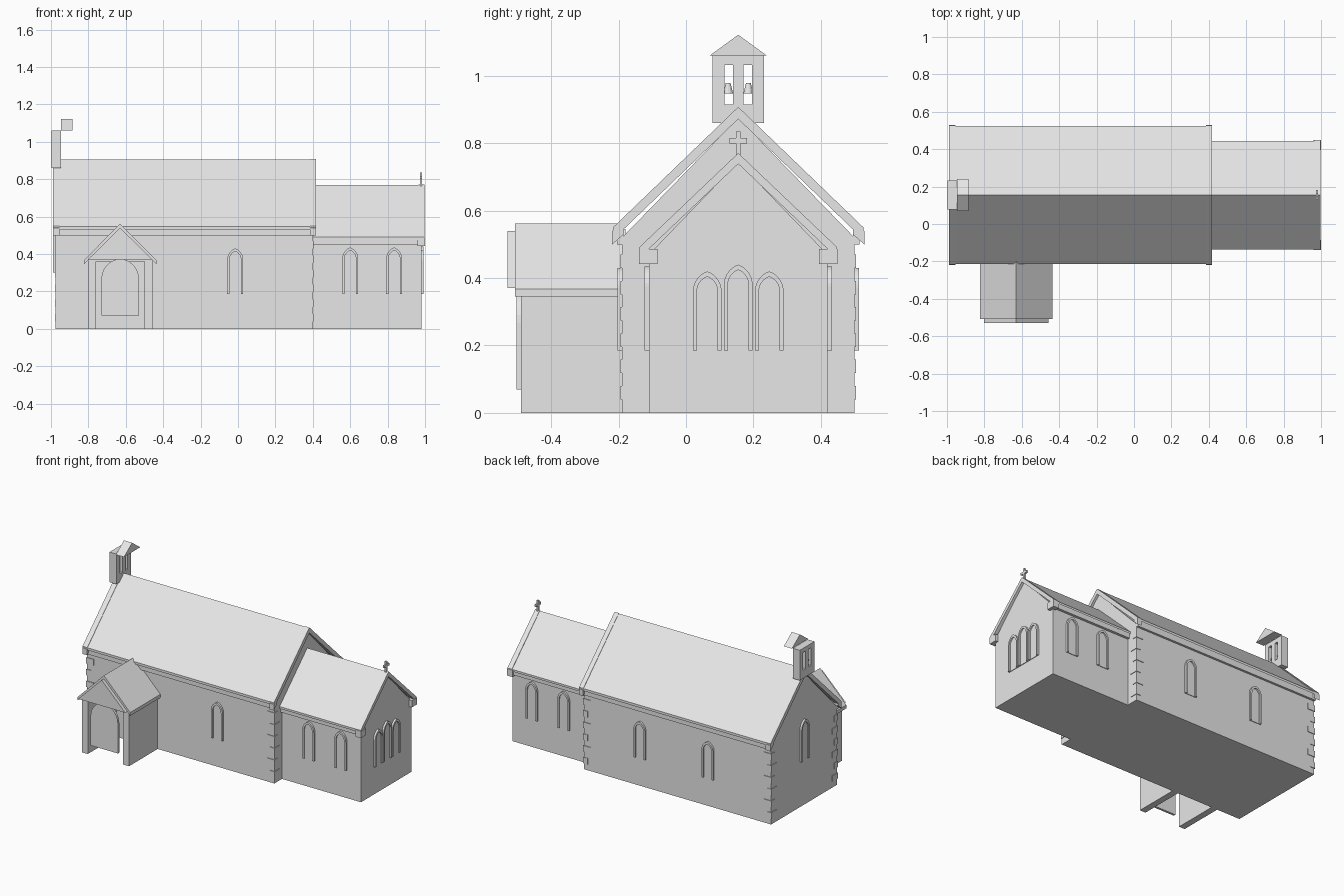
import bpy, bmesh, math

cube = bpy.data.objects.get("Cube")
if cube:
    bpy.data.objects.remove(cube, do_unlink=True)

stone = bpy.data.materials.new("pale grey stone")
stone.use_nodes = True
stone.diffuse_color = (0.8, 0.8, 0.8, 1)
stone.node_tree.nodes["Principled BSDF"].inputs["Base Color"].default_value = (0.8, 0.8, 0.8, 1)


def finish(name, bm):
    bmesh.ops.recalc_face_normals(bm, faces=bm.faces)
    mesh = bpy.data.meshes.new(name)
    bm.to_mesh(mesh)
    bm.free()
    mesh.materials.append(stone)
    ob = bpy.data.objects.new(name, mesh)
    bpy.context.collection.objects.link(ob)
    return ob


def prism(name, pts, axis, a, b):
    """Extrude a (horizontal, z) profile along x or y from a to b."""
    bm = bmesh.new()
    place = (lambda u, v: (a, u, v)) if axis == "x" else (lambda u, v: (u, a, v))
    face = bm.faces.new([bm.verts.new(place(u, v)) for u, v in pts])
    move = (b - a, 0, 0) if axis == "x" else (0, b - a, 0)
    new = bmesh.ops.extrude_face_region(bm, geom=[face], use_keep_orig=True)["geom"]
    bmesh.ops.translate(bm, vec=move, verts=[g for g in new if isinstance(g, bmesh.types.BMVert)])
    return finish(name, bm)


def box(name, x, y, z):
    x, y = sorted(x), sorted(y)
    return prism(name, [(y[0], z[0]), (y[1], z[0]), (y[1], z[1]), (y[0], z[1])], "x", *x)


def house(c, half, base, eave, apex):
    return [(c - half, base), (c + half, base), (c + half, eave), (c, apex), (c - half, eave)]


def chevron(c, half, apex, eave, t):
    return [(c - half, eave), (c, apex), (c + half, eave),
            (c + half, eave - t), (c, apex - t), (c - half, eave - t)]


def arch(c, w, z0, z1, lean, steps=7):
    """Pointed arch outline; lean sets how sharp the point is."""
    off = lean * w
    r = w / 2 + off
    top = math.acos(off / r)
    spring = z1 - r * math.sin(top)
    right = [(r * math.cos(top * i / steps) - off, spring + r * math.sin(top * i / steps))
             for i in range(steps + 1)]
    half = [(w / 2, z0)] + right
    return [(c + u, v) for u, v in half] + [(c - u, v) for u, v in reversed(half[:-1])]


def window(name, axis, wall, out, c, z0, z1, w=0.085):
    """Raised stone surround around a shallow pane."""
    outer = arch(c, w, z0, z1, 0.25)
    inner = arch(c, w - 0.024, z0, z1 - 0.016, 0.25)
    prism(name + "_surround", outer + inner[::-1], axis, wall - out * 0.004, wall + out * 0.013)
    prism(name + "_pane", inner, axis, wall - out * 0.004, wall + out * 0.004)


MID = 0.155

# Nave
prism("nave_walls", house(MID, 0.345, 0, 0.52, 0.875), "x", -0.975, 0.40)
prism("nave_roof", chevron(MID, 0.37, 0.905, 0.548, 0.016), "x", -0.985, 0.41)
for label, x0, x1 in (("west", -0.99, -0.955), ("east", 0.385, 0.416)):
    prism(f"nave_{label}_coping", chevron(MID, 0.372, 0.908, 0.55, 0.036), "x", x0, x1)

# Chancel
prism("chancel_walls", house(MID, 0.265, 0, 0.47, 0.745), "x", 0.39, 0.98)
prism("chancel_roof", chevron(MID, 0.29, 0.768, 0.49, 0.014), "x", 0.39, 0.985)
prism("chancel_coping", chevron(MID, 0.293, 0.771, 0.492, 0.032), "x", 0.965, 0.998)

# Eaves, kneelers and corner stones on both sides
for label, s in (("front", -1), ("back", 1)):
    box(f"nave_{label}_eave", (-0.975, 0.40), (MID + s * 0.34, MID + s * 0.36), (0.50, 0.54))
    box(f"chancel_{label}_eave", (0.40, 0.975), (MID + s * 0.26, MID + s * 0.282), (0.45, 0.482))
    box(f"chancel_{label}_kneeler", (0.96, 1.0), (MID + s * 0.24, MID + s * 0.295), (0.442, 0.487))
    for end, x0, x1 in (("west", -0.99, -0.955), ("east", 0.385, 0.416)):
        lo, hi = MID + s * 0.34, MID + s * 0.374
        prism(f"nave_{label}_{end}_kneeler",
              [(lo, 0.53), (hi, 0.50), (hi, 0.54), (lo, 0.56)], "x", x0, x1)
    for end, x, e in (("west", -0.975, -1), ("east", 0.40, 1)):
        for i in range(6):
            long, short = (0.05, 0.03) if i % 2 else (0.03, 0.05)
            z = 0.04 + i * 0.078
            box(f"quoin_{label}_{end}_{i}", (x + e * 0.004, x - e * long),
                (MID + s * 0.349, MID + s * (0.345 - short)), (z, z + 0.04))

# Side windows
for label, s in (("front", -1), ("back", 1)):
    for x in (0.60, 0.835):
        window(f"chancel_{label}_window", "y", MID + s * 0.265, s, x, 0.185, 0.435)
    for x in ((-0.015,) if s < 0 else (-0.015, -0.515)):
        window(f"nave_{label}_window", "y", MID + s * 0.345, s, x, 0.185, 0.43)

# End windows
window("west_window", "x", -0.975, -1, MID, 0.30, 0.57)
for i in (-1, 0, 1):
    window("east_window", "x", 0.98, 1, MID + i * 0.092, 0.185, 0.42 if i else 0.44)

# Gable cross
box("cross_upright", (0.973, 0.985), (MID - 0.007, MID + 0.007), (0.76, 0.835))
box("cross_arm", (0.973, 0.985), (MID - 0.026, MID + 0.026), (0.80, 0.815))

# Porch
PX = -0.63
for label, s in (("left", 1), ("right", -1)):
    box(f"porch_{label}_wall", (PX + s * 0.13, PX + s * 0.173), (-0.49, -0.18), (0, 0.37))
prism("porch_ceiling", [(PX - 0.173, 0.36), (PX + 0.173, 0.36), (PX, 0.545)], "y", -0.49, -0.18)
prism("porch_roof", chevron(PX, 0.193, 0.562, 0.368, 0.022), "y", -0.507, -0.19)
prism("porch_gable", [(PX - 0.173, 0.37), (PX + 0.173, 0.37), (PX, 0.54)], "y", -0.53, -0.48)
prism("porch_door", arch(PX, 0.20, 0.07, 0.375, 0.04), "y", -0.503, -0.488)

# Bell turret
TX = (-0.998, -0.947)
box("turret_base", TX, (MID - 0.077, MID + 0.077), (0.86, 0.915))
box("turret_head", TX, (MID - 0.077, MID + 0.077), (1.033, 1.06))
box("turret_middle_post", TX, (MID - 0.015, MID + 0.015), (0.91, 1.04))
for label, s in (("front", -1), ("back", 1)):
    box(f"turret_{label}_post", TX, (MID + s * 0.041, MID + s * 0.077), (0.91, 1.04))
    bm = bmesh.new()
    bmesh.ops.create_cone(bm, cap_ends=True, segments=12, radius1=0.015, radius2=0.007, depth=0.032)
    bmesh.ops.translate(bm, vec=(-0.972, MID + s * 0.03, 0.963), verts=bm.verts)
    finish(f"{label}_bell", bm)
prism("turret_cap", [(MID - 0.085, 1.06), (MID + 0.085, 1.06), (MID, 1.122)], "x", -0.946, -0.886)
